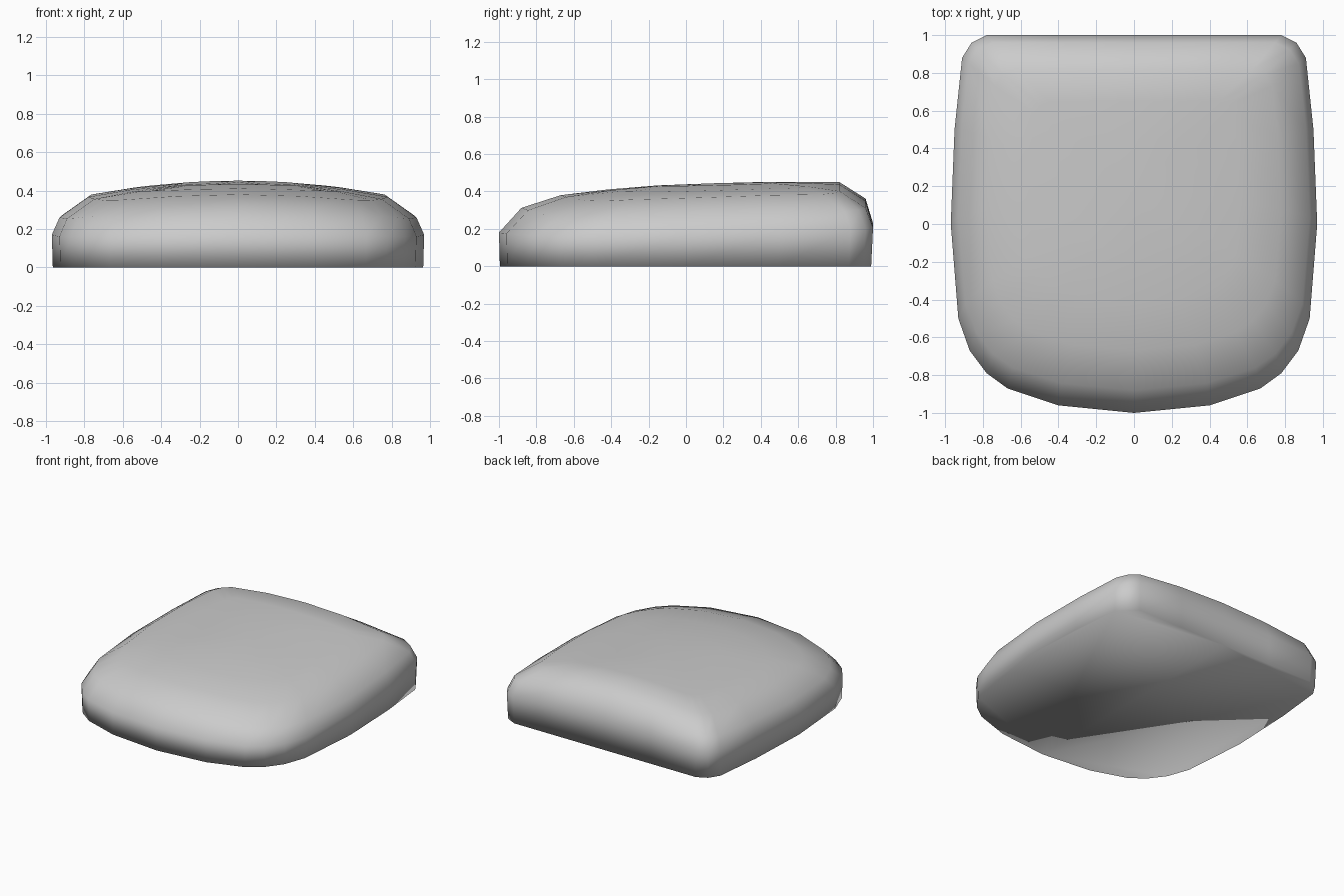
import bpy, bmesh

if "Cube" in bpy.data.objects:
    bpy.data.objects.remove(bpy.data.objects["Cube"])

# Right half of the plan outline, front centre to back centre
half = [(0, -1), (.4, -.96), (.67, -.87), (.78, -.79), (.87, -.67), (.93, -.5),
        (.97, 0), (.95, .5), (.91, .88), (.86, .96), (.78, 1), (.4, 1), (0, 1)]
outline = half + [(-x, y) for x, y in half[-2:0:-1]]

# Crown height along the centre line
spine = [(-.67, .38), (-.3, .425), (0, .44), (.5, .453), (.82, .45)]


def crown(x, y):
    y = min(max(y, -.67), .82)
    for (y0, z0), (y1, z1) in zip(spine, spine[1:]):
        if y <= y1:
            z = z0 + (z1 - z0) * (y - y0) / (y1 - y0)
            break
    return z - .075 * (x / .78) ** 2


bm = bmesh.new()


def ring(half_width, front, back, height):
    verts = []
    for ox, oy in outline:
        x = ox * half_width / .97
        y = front + (oy + 1) / 2 * (back - front)
        verts.append(bm.verts.new((x, y, height(x, y))))
    return verts


# Base, rim, shoulder, top edge and domed top
rings = [
    ring(.965, -.995, .99, lambda x, y: 0),
    ring(.97, -1, 1, lambda x, y: .205 + .025 * y - .035 * (x / .97) ** 2),
    ring(.93, -.88, .96, lambda x, y: .336 + .027 * y - .077 * (x / .93) ** 2),
    ring(.78, -.67, .82, crown),
    ring(.56, -.42, .65, crown),
    ring(.3, -.15, .45, crown),
]
n = len(outline)
for low, high in zip(rings, rings[1:]):
    for i in range(n):
        j = (i + 1) % n
        bm.faces.new((low[i], low[j], high[j], high[i]))

# Close the top with a fan and the underside with one flat face
centre = bm.verts.new((0, .15, crown(0, .15)))
for i in range(n):
    bm.faces.new((rings[-1][i], rings[-1][(i + 1) % n], centre))
bm.faces.new(rings[0][::-1])
bmesh.ops.recalc_face_normals(bm, faces=bm.faces)
for f in bm.faces:
    f.smooth = True

mesh = bpy.data.meshes.new("seat_cushion")
bm.to_mesh(mesh)
bm.free()
cushion = bpy.data.objects.new("seat_cushion", mesh)
bpy.context.collection.objects.link(cushion)
